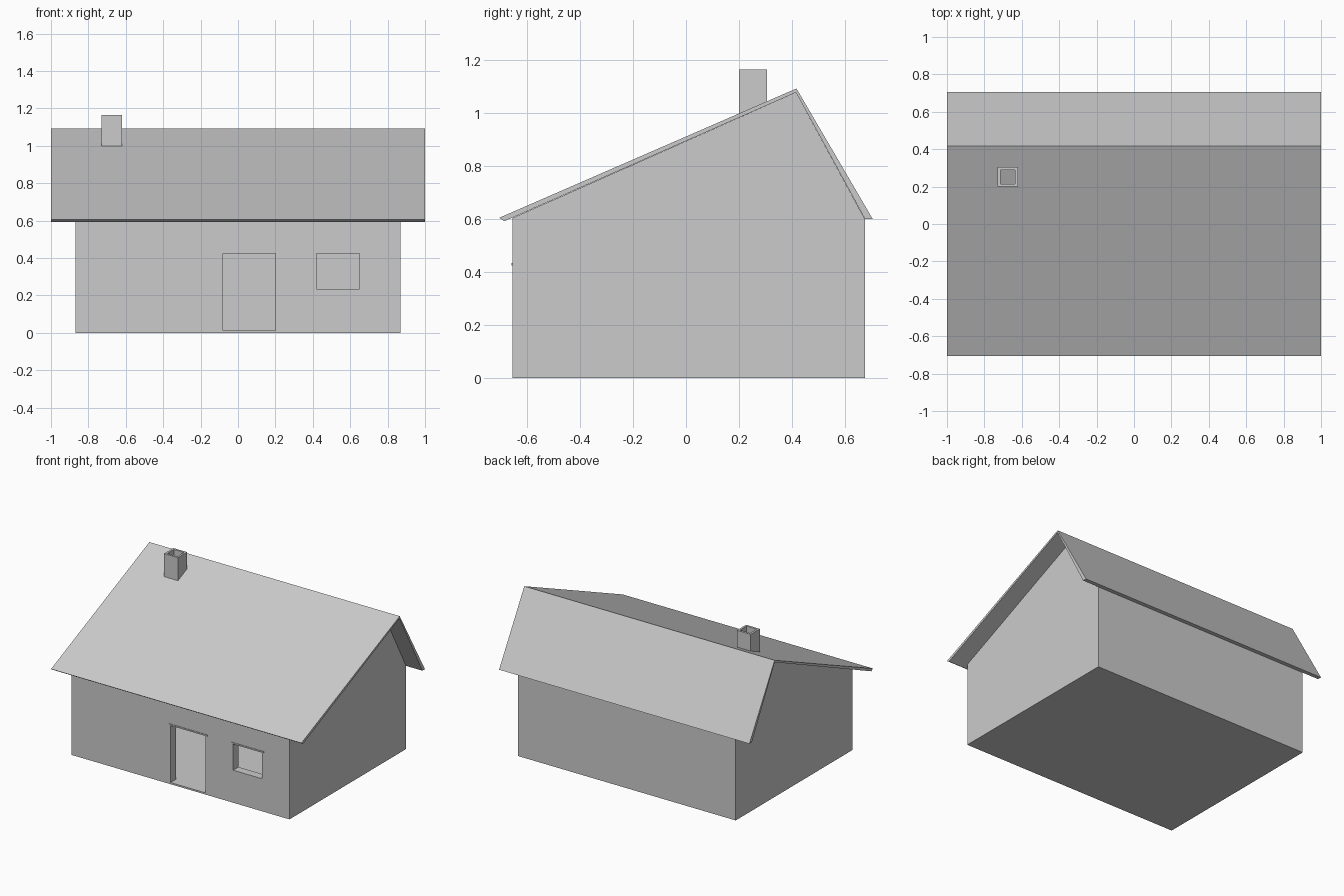
import bpy, bmesh

if "Cube" in bpy.data.objects:
    bpy.data.objects.remove(bpy.data.objects["Cube"])


def add_mesh(name, bm):
    bmesh.ops.recalc_face_normals(bm, faces=bm.faces[:])
    mesh = bpy.data.meshes.new(name)
    bm.to_mesh(mesh)
    bm.free()
    obj = bpy.data.objects.new(name, mesh)
    bpy.context.collection.objects.link(obj)
    return obj


def box(name, x0, x1, y0, y1, z0, z1):
    bm = bmesh.new()
    bmesh.ops.create_cube(bm, size=1)
    for v in bm.verts:
        v.co = (x0 + (v.co.x + .5) * (x1 - x0),
                y0 + (v.co.y + .5) * (y1 - y0),
                z0 + (v.co.z + .5) * (z1 - z0))
    return add_mesh(name, bm)


def extrude_yz(name, points, half_width):
    """Extrude a side-view (y, z) outline across the house."""
    bm = bmesh.new()
    face = bm.faces.new([bm.verts.new((-half_width, y, z)) for y, z in points])
    out = bmesh.ops.extrude_face_region(bm, geom=[face], use_keep_orig=True)
    new = [g for g in out['geom'] if isinstance(g, bmesh.types.BMVert)]
    bmesh.ops.translate(bm, verts=new, vec=(2 * half_width, 0, 0))
    return add_mesh(name, bm)


def cut(obj, cutter):
    mod = obj.modifiers.new("cut", 'BOOLEAN')
    mod.operation = 'DIFFERENCE'
    mod.solver = 'EXACT'
    mod.object = cutter
    bpy.context.view_layer.objects.active = obj
    bpy.ops.object.modifier_apply(modifier=mod.name)
    bpy.data.objects.remove(cutter)


W, FRONT, BACK, T, EAVE = 0.87, -0.655, 0.675, 0.06, 0.6

# Hollow walls with floor
walls = box("walls", -W, W, FRONT, BACK, 0, EAVE)
cut(walls, box("room_cutter", -W + T, W - T, FRONT + T, BACK - T, -0.1, 0.8))
box("floor", -W + T, W - T, FRONT + T, BACK - T, 0, 0.012)

# Door and window openings, each with a thin lintel
for part, x0, x1, z0, z1 in (("door", -0.08, 0.20, 0.012, 0.425),
                             ("window", 0.42, 0.65, 0.235, 0.425)):
    cut(walls, box(part + "_cutter", x0, x1, FRONT - 0.1, FRONT + 0.1, z0, z1))
    box(part + "_lintel", x0 - 0.015, x1 + 0.015, FRONT - 0.004, FRONT + T,
        z1, z1 + 0.01)

# Gable block above the walls
extrude_yz("gable", [(FRONT, EAVE), (BACK, EAVE), (0.415, 1.078),
                     (FRONT, 0.604)], W)

# Overhanging roof slab with an off-centre ridge
extrude_yz("roof", [(-0.705, 0.605), (0.417, 1.093), (0.705, 0.6),
                    (0.676, 0.6), (0.415, 1.078), (-0.686, 0.592)], 1.0)

# Open chimney
chimney = box("chimney", -0.73, -0.62, 0.20, 0.305, 0.97, 1.165)
cut(chimney, box("flue_cutter", -0.715, -0.635, 0.215, 0.29, 1.0, 1.3))
